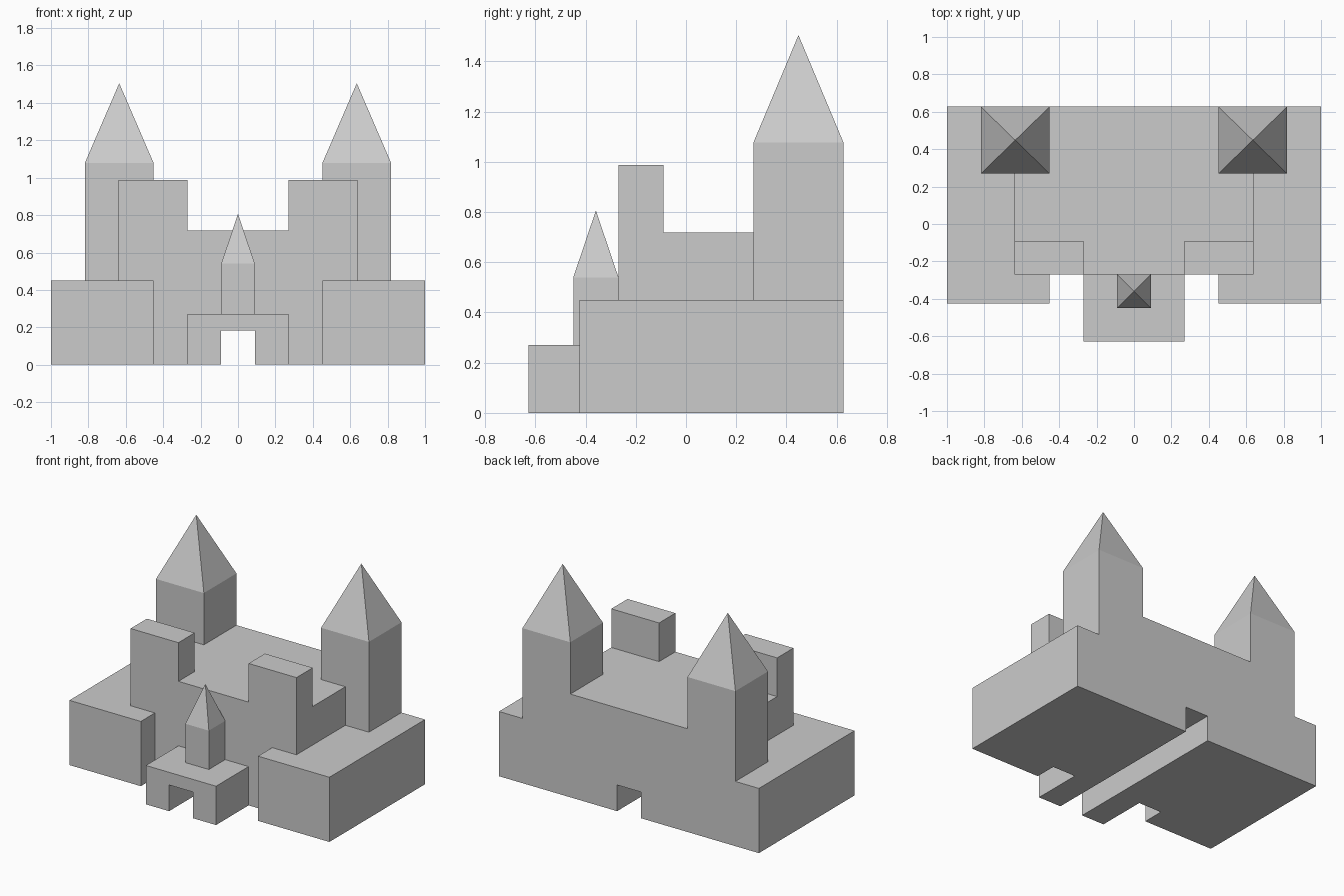
import bpy, bmesh

if "Cube" in bpy.data.objects:
    bpy.data.objects.remove(bpy.data.objects["Cube"])

BACK = 0.627


def finish(name, bm, mirror=False):
    bmesh.ops.recalc_face_normals(bm, faces=bm.faces)
    mesh = bpy.data.meshes.new(name)
    bm.to_mesh(mesh)
    bm.free()
    obj = bpy.data.objects.new(name, mesh)
    bpy.context.collection.objects.link(obj)
    if mirror:
        obj.modifiers.new("Mirror", 'MIRROR').use_mirror_merge = False
    return obj


def block(name, x, y, z, apex=None, mirror=False):
    """Box between pairs of limits; apex raises the top into a spire."""
    bm = bmesh.new()
    bmesh.ops.create_cube(bm, size=1)
    for v in bm.verts:
        v.co = [lim[c > 0] for lim, c in zip((x, y, z), v.co)]
    if apex:
        top = max(bm.faces, key=lambda f: f.calc_center_median().z)
        tip = bmesh.ops.poke(bm, faces=[top])["verts"][0]
        tip.co.z = apex
    return finish(name, bm, mirror)


def extrusion(name, half, y0, y1):
    """Half profile in x, z, reflected about x = 0 and swept along y."""
    bm = bmesh.new()
    outline = half + [(-x, z) for x, z in reversed(half)]
    face = bm.faces.new([bm.verts.new((x, y0, z)) for x, z in outline])
    new = bmesh.ops.extrude_face_region(bm, geom=[face], use_keep_orig=True)["geom"]
    bmesh.ops.translate(bm, vec=(0, y1 - y0, 0),
                        verts=[g for g in new if isinstance(g, bmesh.types.BMVert)])
    return finish(name, bm)


# Central hall with a passage running through to the back
extrusion("hall", [(0.091, 0.182), (0.091, 0), (0.451, 0), (0.451, 0.45),
                   (0.638, 0.45), (0.638, 0.718)], -0.269, BACK)

# Gatehouse continuing the passage forward, with its small turret
extrusion("gatehouse", [(0.091, 0.182), (0.091, 0), (0.27, 0), (0.27, 0.27)],
          -0.627, -0.269)
block("gate_turret", (-0.09, 0.09), (-0.449, -0.269), (0.27, 0.54), apex=0.806)

# Paired parts: low wings, front battlements, rear towers
block("wing", (0.451, 1), (-0.424, BACK), (0, 0.45), mirror=True)
block("battlement", (0.27, 0.638), (-0.269, -0.09), (0.718, 0.987), mirror=True)
block("rear_tower", (0.451, 0.819), (0.269, BACK), (0.45, 1.078), apex=1.505, mirror=True)
